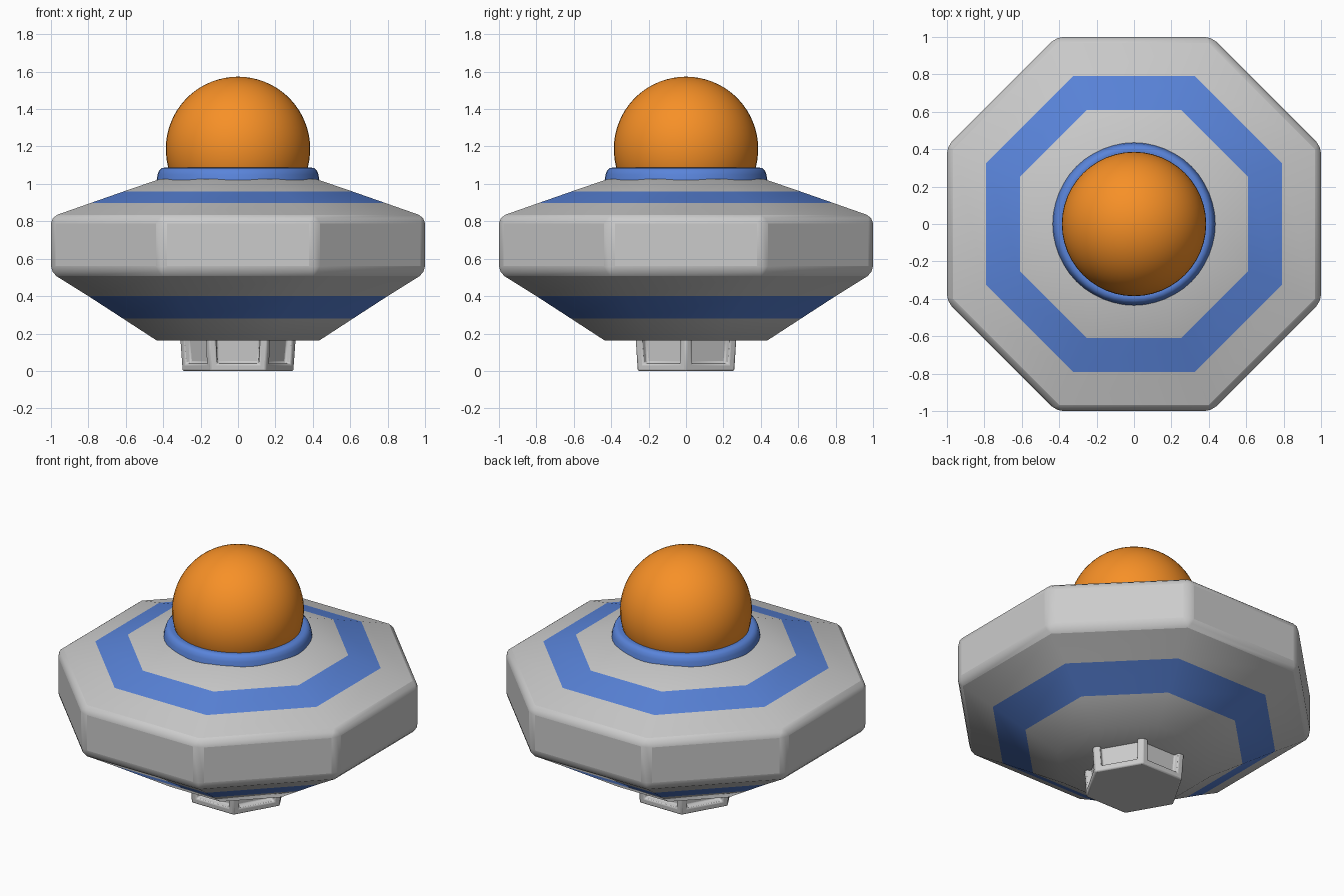
import bpy, bmesh
from math import sin, cos, pi, sqrt, radians

if "Cube" in bpy.data.objects:
    bpy.data.objects.remove(bpy.data.objects["Cube"])


def material(name, color):
    m = bpy.data.materials.new(name)
    m.diffuse_color = color
    m.use_nodes = True
    m.node_tree.nodes["Principled BSDF"].inputs["Base Color"].default_value = m.diffuse_color
    return m


def lathe(name, profile, sides, turn=0.0, mats=(), bands=(), inset=None, bevel=None):
    """Stack rings of (radius, z); bands lists the profile steps using slot 1."""
    bm = bmesh.new()
    rings = [[bm.verts.new((r * cos(turn + 2 * pi * i / sides),
                            r * sin(turn + 2 * pi * i / sides), z))
              for i in range(sides)] for r, z in profile]
    walls = []
    for k in range(len(rings) - 1):
        a, b = rings[k], rings[k + 1]
        for i in range(sides):
            j = (i + 1) % sides
            f = bm.faces.new((a[i], a[j], b[j], b[i]))
            f.material_index = 1 if k in bands else 0
            walls.append(f)
    bm.faces.new(rings[0][::-1])
    bm.faces.new(rings[-1])
    bm.normal_update()
    if inset:  # sunken windows in every wall
        bmesh.ops.inset_individual(bm, faces=walls, thickness=inset[0])
        bmesh.ops.inset_individual(bm, faces=walls, thickness=0.006, depth=-inset[1])
    me = bpy.data.meshes.new(name)
    bm.to_mesh(me)
    bm.free()
    ob = bpy.data.objects.new(name, me)
    bpy.context.collection.objects.link(ob)
    for m in mats:
        me.materials.append(m)
    if bevel:
        mod = ob.modifiers.new("bevel", 'BEVEL')
        mod.width, mod.segments = bevel
        mod.limit_method = 'ANGLE'
        mod.angle_limit = radians(40)
    bpy.ops.object.select_all(action='DESELECT')
    ob.select_set(True)
    bpy.context.view_layer.objects.active = ob
    bpy.ops.object.shade_smooth_by_angle(angle=radians(35))
    return ob


grey = material("hull_grey", (0.6, 0.6, 0.6, 1))
blue = material("stripe_blue", (0.1, 0.23, 0.7, 1))
orange = material("dome_orange", (0.93, 0.28, 0.02, 1))

# Eight-sided hull with two painted bands; sizes are flat-to-centre distances
k = 1 / cos(pi / 8)
hull = [(0.435, 0.163), (0.615, 0.28), (0.80, 0.40), (1.0, 0.525),
        (1.0, 0.823), (0.79, 0.897), (0.61, 0.96), (0.42, 1.025)]
lathe("hull", [(r * k, z) for r, z in hull], 8, pi / 8,
      (grey, blue), (1, 5), bevel=(0.035, 2))

# Round collar below the dome
lathe("collar", [(0.41, 0.99), (0.435, 1.02), (0.43, 1.05), (0.422, 1.072),
                 (0.408, 1.084), (0.392, 1.087), (0.36, 1.08)], 48, mats=(blue,))

# Spherical dome, cut off inside the collar
R, cz = 0.386, 1.187
arc = [radians(-24 + 113 * i / 22) for i in range(23)]
lathe("dome", [(R * cos(a), cz + R * sin(a)) for a in arc], 48, mats=(orange,))

# Six-sided foot with sunken windows
lathe("foot", [(0.298, 0.0), (0.313, 0.21)], 6, inset=(0.052, 0.035),
      bevel=(0.008, 2))
